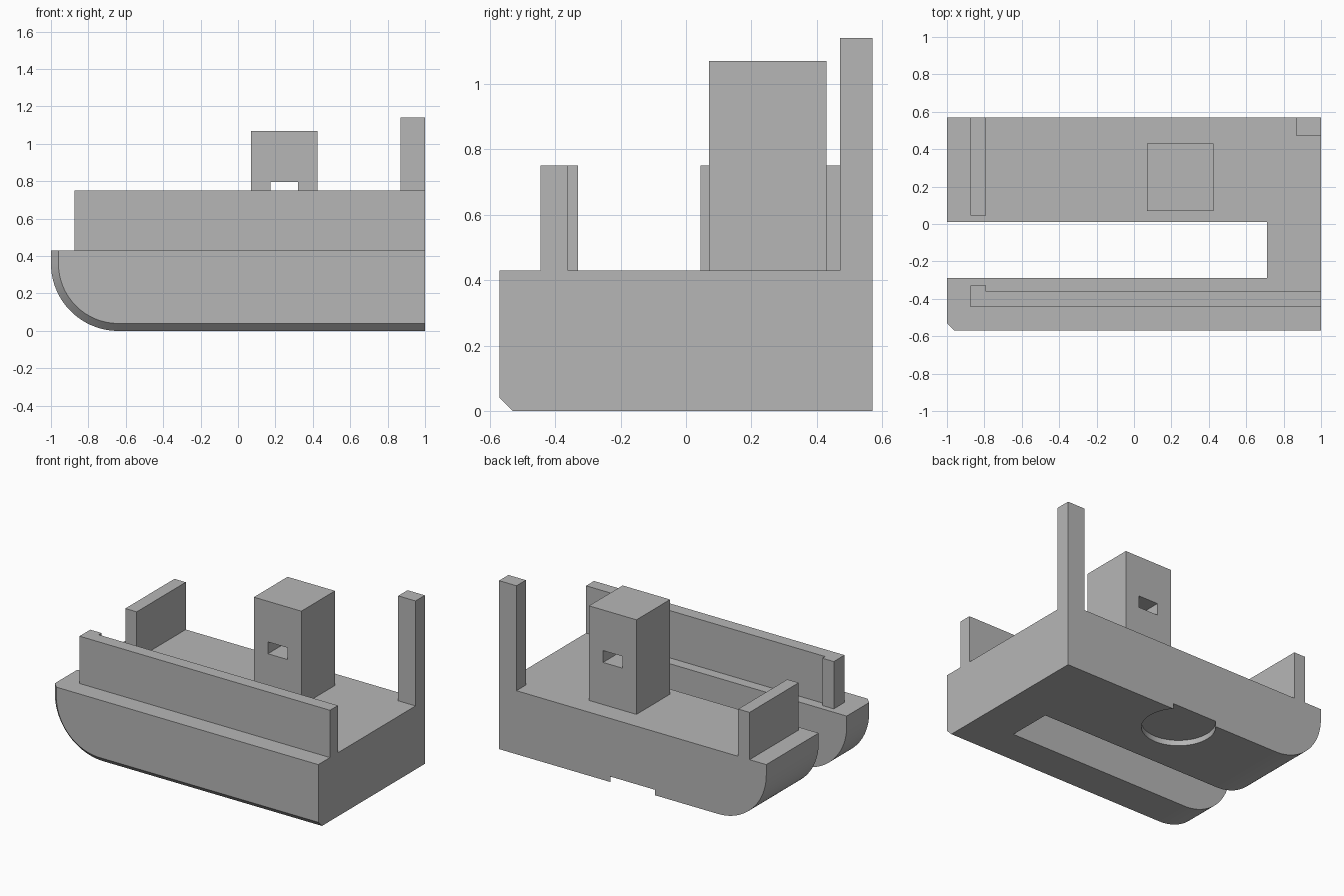
import bpy, bmesh, math

cube = bpy.data.objects.get("Cube")
if cube:
    bpy.data.objects.remove(cube, do_unlink=True)

grey = bpy.data.materials.new("plain grey")
grey.use_nodes = True
colour = (0.47, 0.47, 0.47, 1)
grey.diffuse_color = colour
grey.node_tree.nodes["Principled BSDF"].inputs["Base Color"].default_value = colour

DECK, RAIL = 0.43, 0.75


def finish(name, bm):
    bmesh.ops.recalc_face_normals(bm, faces=bm.faces)
    mesh = bpy.data.meshes.new(name)
    bm.to_mesh(mesh)
    bm.free()
    mesh.materials.append(grey)
    obj = bpy.data.objects.new(name, mesh)
    bpy.context.collection.objects.link(obj)
    return obj


def loft(name, rings):
    """Skin between closed rings of points and cap both ends."""
    bm = bmesh.new()
    loops = [[bm.verts.new(p) for p in ring] for ring in rings]
    for a, b in zip(loops, loops[1:]):
        for i in range(len(a)):
            j = (i + 1) % len(a)
            bm.faces.new((a[i], a[j], b[j], b[i]))
    bm.faces.new(loops[0])
    bm.faces.new(loops[-1])
    return finish(name, bm)


def prism(name, outline, z0, z1):
    return loft(name, [[(x, y, z) for x, y in outline] for z in (z0, z1)])


def box(name, x0, x1, y0, y1, z0, z1):
    return prism(name, [(x0, y0), (x1, y0), (x1, y1), (x0, y1)], z0, z1)


def activate(obj):
    bpy.ops.object.select_all(action='DESELECT')
    obj.select_set(True)
    bpy.context.view_layer.objects.active = obj


def cut(obj, cutter):
    mod = obj.modifiers.new("cut", 'BOOLEAN')
    mod.operation = 'DIFFERENCE'
    mod.solver = 'EXACT'
    mod.object = cutter
    activate(obj)
    bpy.ops.object.modifier_apply(modifier=mod.name)
    bpy.data.objects.remove(cutter, do_unlink=True)


# Hull: side profile with one rounded lower end, chamfered along the front
def hull_ring(y, inset):
    steps, radius, centre = 32, 0.36, (-0.64, 0.36)
    pts = [(1, y, DECK), (-1 + inset, y, DECK)]
    for i in range(steps + 1):
        a = math.pi + math.pi / 2 * i / steps
        r = radius - inset
        pts.append((centre[0] + r * math.cos(a), y, centre[1] + r * math.sin(a)))
    pts.append((1, y, inset))
    return pts


hull = loft("hull", [hull_ring(-0.57, 0.04), hull_ring(-0.53, 0), hull_ring(0.57, 0)])

# Long slot, open at the rounded end
cut(hull, box("slot_cutter", -1.2, 0.71, -0.29, 0.01, -0.2, 0.7))

# Shallow round recess underneath, breaking out through the back
circle = [(0.225 * math.cos(math.tau * i / 64), 0.42 + 0.225 * math.sin(math.tau * i / 64))
          for i in range(64)]
cut(hull, prism("recess_cutter", circle, -0.1, 0.037))
activate(hull)
bpy.ops.object.shade_smooth_by_angle(angle=math.radians(25))

# Front wall with a small return at its end
prism("front_wall", [(-0.875, -0.445), (1, -0.445), (1, -0.36), (-0.79, -0.36),
                     (-0.79, -0.33), (-0.875, -0.33)], DECK, RAIL)

# Short cross wall and tall corner post
box("end_wall", -0.875, -0.79, 0.045, 0.57, DECK, RAIL)
box("corner_post", 0.87, 1, 0.47, 0.57, DECK, 1.14)

# Tower with a rectangular hole from front to back
tower = box("tower", 0.07, 0.425, 0.07, 0.43, DECK, 1.07)
cut(tower, box("hole_cutter", 0.175, 0.32, -0.1, 0.6, 0.715, 0.795))
